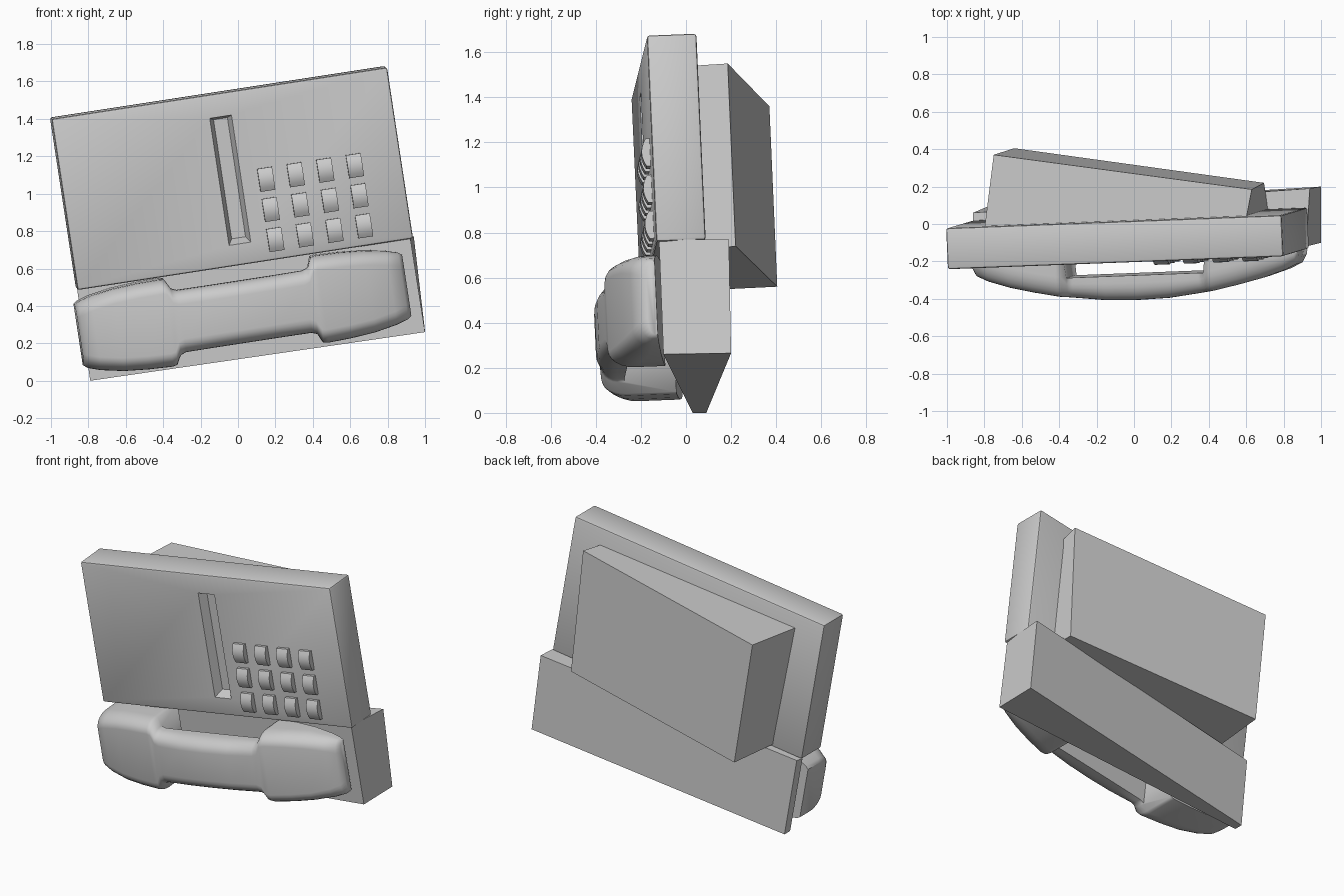
import bpy, bmesh, math
from mathutils import Matrix, Vector

cube = bpy.data.objects.get("Cube")
if cube:
    bpy.data.objects.remove(cube)

grey = bpy.data.materials.new("warm_grey_plastic")
grey.use_nodes = True
GREY = (0.6, 0.6, 0.6, 1)
grey.diffuse_color = GREY
grey.node_tree.nodes["Principled BSDF"].inputs["Base Color"].default_value = GREY

# Tilted frame of the phone: a along the width, c out of the front, b up
U = Vector((0.988, 0.038, 0.152)).normalized()
V = Vector((-0.155, -0.045, 0.986))
V = (V - U * V.dot(U)).normalized()
N = V.cross(U).normalized() * -1
if N.y > 0:
    N = -N
ORIGIN = Vector((-0.03, -0.187, 1.08))


def local(a, b, c):
    return ORIGIN + U * a + V * b + N * c


def finish(name, bm, angle=40, bevel=0, segments=2):
    bmesh.ops.recalc_face_normals(bm, faces=bm.faces)
    if bevel:
        bmesh.ops.bevel(bm, geom=bm.edges[:], offset=bevel, segments=segments,
                        profile=0.5, affect='EDGES')
    mesh = bpy.data.meshes.new(name)
    bm.to_mesh(mesh)
    bm.free()
    mesh.materials.append(grey)
    obj = bpy.data.objects.new(name, mesh)
    bpy.context.collection.objects.link(obj)
    smooth(obj, angle)
    return obj


def smooth(obj, angle):
    bpy.ops.object.select_all(action='DESELECT')
    obj.select_set(True)
    bpy.context.view_layer.objects.active = obj
    bpy.ops.object.shade_smooth_by_angle(angle=math.radians(angle))


def loft(name, rings, **kw):
    """Skin a list of equal closed rings and cap both ends."""
    bm = bmesh.new()
    rows = [[bm.verts.new(p) for p in ring] for ring in rings]
    n = len(rows[0])
    for r, s in zip(rows, rows[1:]):
        for i in range(n):
            bm.faces.new((r[i], r[(i + 1) % n], s[(i + 1) % n], s[i]))
    bm.faces.new(rows[0])
    bm.faces.new(rows[-1])
    return finish(name, bm, **kw)


def rect(a0, a1, b0, b1, c):
    return [local(a, b, c) for a, b in ((a0, b0), (a1, b0), (a1, b1), (a0, b1))]


# Main face panel with a tapered slot cut into it
panel = loft("face_panel", [rect(-0.908, 0.908, -0.463, 0.463, 0),
                            rect(-0.908, 0.908, -0.463, 0.463, -0.22)], bevel=0.012)
cutter = loft("slot_cutter", [rect(-0.075, 0.05, -0.355, 0.34, 0.01),
                              rect(-0.05, 0.025, -0.32, 0.325, -0.06)])
cutter.hide_render = True
cut = panel.modifiers.new("slot", 'BOOLEAN')
cut.operation = 'DIFFERENCE'
cut.solver = 'EXACT'
cut.object = cutter
bpy.context.view_layer.objects.active = panel
bpy.ops.object.modifier_apply(modifier="slot")
bpy.data.objects.remove(cutter)
smooth(panel, 30)

# Keypad of domed keys
for row in range(3):
    for col in range(4):
        a, b = 0.178 + 0.16 * col, -0.03 - 0.163 * row
        rings = []
        for da in (-0.04, 0.04):
            ring = [local(a + da, b - 0.062, -0.01), local(a + da, b + 0.062, -0.01)]
            for i in range(7):
                t = 1 - i / 3
                ring.append(local(a + da, b + 0.062 * t, 0.018 + 0.02 * (1 - t * t)))
            rings.append(ring)
        loft(f"key_{row + 1}_{col + 1}", rings, angle=35)

# Wedge housing behind the panel
loft("rear_housing", [
    [(0.60, 0.03, 1.54), (0.72, 0.06, 0.72), (-0.66, 0.0, 0.54), (-0.80, -0.03, 1.34)],
    [(0.63, 0.185, 1.55), (0.695, 0.22, 0.74), (-0.64, 0.405, 0.56), (-0.75, 0.37, 1.36)],
], angle=30)

# Tapering cradle that holds the handset
loft("cradle", [
    [(0.92, -0.12, 0.77), (0.94, 0.19, 0.77), (1.0, 0.2, 0.265), (1.0, -0.1, 0.26)],
    [(-0.86, 0.0, 0.49), (-0.86, 0.06, 0.5), (-0.79, 0.09, 0), (-0.79, 0.03, 0)],
], angle=30)

# Handset: an arched bar with a deeper, taller cup at each end
# distance from the middle, half height, front depth
stations = [(0.885, 0.165, 0.05), (0.865, 0.18, 0.085), (0.80, 0.20, 0.115),
            (0.68, 0.222, 0.152), (0.55, 0.232, 0.182), (0.42, 0.236, 0.208),
            (0.395, 0.23, 0.212), (0.37, 0.18, 0.216), (0.34, 0.168, 0.22),
            (0.17, 0.167, 0.24)]
half = [(s, h, f, s > 0.38) for s, h, f in stations]
full = [(-s, h, f, cup) for s, h, f, cup in half] + [(0, 0.167, 0.245, False)] + half[::-1]
rings = []
for s, h, f, cup in full:
    back = -0.08 + 0.1 * s if cup else 0.11
    depth = min(0.11, (f - back) * 0.7)
    inset = 0.075
    ring = []
    for side in (-1, 1):
        arc = [(side * h, back)]
        for i in range(7):
            t = math.radians(15 * i)
            arc.append((side * (h - inset + inset * math.cos(t)),
                        f - depth + depth * math.sin(t)))
        ring += arc if side < 0 else arc[::-1]
    rings.append([local(s - 0.05, -0.705 + b, c) for b, c in ring])
loft("handset", rings, angle=50)
